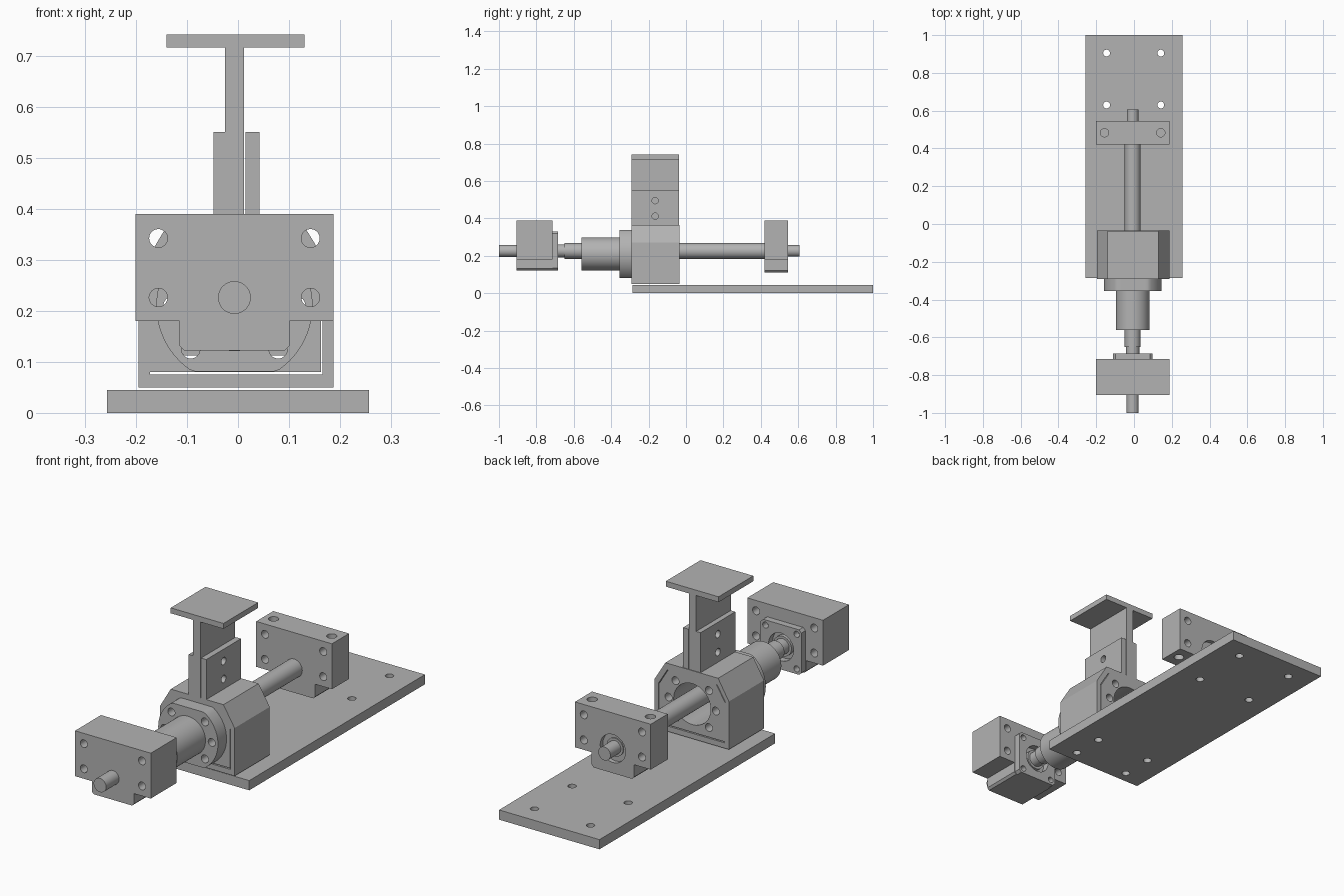
import bpy, bmesh, math
from mathutils import Matrix, Vector

if "Cube" in bpy.data.objects:
    bpy.data.objects.remove(bpy.data.objects["Cube"])

grey = bpy.data.materials.new("machined_grey")
grey.use_nodes = True
COLOUR = (0.45, 0.45, 0.45, 1)
grey.diffuse_color = COLOUR
grey.node_tree.nodes["Principled BSDF"].inputs["Base Color"].default_value = COLOUR

CX, CZ = -0.007, 0.226   # screw axis
NZ = 0.21                # nut axis height


def make(name, bm):
    bmesh.ops.recalc_face_normals(bm, faces=bm.faces)
    me = bpy.data.meshes.new(name)
    bm.to_mesh(me)
    bm.free()
    me.materials.append(grey)
    ob = bpy.data.objects.new(name, me)
    bpy.context.collection.objects.link(ob)
    return ob


def extrude_y(name, pts, y0, y1):
    """Prism from an x-z outline."""
    bm = bmesh.new()
    face = bm.faces.new([bm.verts.new((x, y0, z)) for x, z in pts])
    geo = bmesh.ops.extrude_face_region(bm, geom=[face])["geom"]
    bmesh.ops.translate(bm, vec=(0, y1 - y0, 0),
                        verts=[g for g in geo if isinstance(g, bmesh.types.BMVert)])
    return make(name, bm)


def box(name, x0, x1, y0, y1, z0, z1):
    return extrude_y(name, [(x0, z0), (x1, z0), (x1, z1), (x0, z1)], y0, y1)


def rod(name, centre, r, length, axis, segs=32):
    bm = bmesh.new()
    turn = Vector((0, 0, 1)).rotation_difference(Vector(axis)).to_matrix().to_4x4()
    bmesh.ops.create_cone(bm, cap_ends=True, segments=segs, radius1=r, radius2=r,
                          depth=length, matrix=Matrix.Translation(centre) @ turn)
    return make(name, bm)


def lathe_y(name, profile, z):
    """Turned part along y from (y, radius) pairs."""
    bm = bmesh.new()
    line = [bm.verts.new((CX + r, y, z)) for y, r in profile]
    edges = [bm.edges.new(pair) for pair in zip(line, line[1:])]
    bmesh.ops.spin(bm, geom=line + edges, cent=(CX, 0, z), axis=(0, 1, 0),
                   angle=math.tau, steps=48)
    bmesh.ops.remove_doubles(bm, verts=bm.verts, dist=0.0005)
    return make(name, bm)


def cut(ob, cutters):
    bpy.context.view_layer.objects.active = ob
    for c in cutters:
        mod = ob.modifiers.new("cut", 'BOOLEAN')
        mod.operation, mod.solver, mod.object = 'DIFFERENCE', 'EXACT', c
        bpy.ops.object.modifier_apply(modifier=mod.name)
        bpy.data.objects.remove(c)


def hole(x, y, z, r, length, axis):
    return rod("cutter", (x, y, z), r, length, axis)


X, Y, Z = (1, 0, 0), (0, 1, 0), (0, 0, 1)

# base plate with mounting holes
base = box("base_plate", -0.257, 0.257, -0.285, 1.0, 0, 0.045)
cut(base, [hole(x, y, 0.02, 0.018, 0.2, Z)
           for x in (-0.145, 0.142) for y in (-0.23, -0.08, 0.63, 0.905)])


# bearing blocks: wide body with a narrower chamfered foot
def bearing_block(name, y0, y1, bottom):
    c = 0.01
    half = [(0.098, bottom), (0.108, bottom + c), (0.108, 0.18), (0.194, 0.18), (0.194, 0.39)]
    pts = [(CX + x, z) for x, z in half] + [(CX - x, z) for x, z in reversed(half)]
    block = extrude_y(name, pts, y0, y1)
    cut(block, [hole(CX + s * 0.149, (y0 + y1) / 2, z, 0.018, 0.5, Y)
                for s in (-1, 1) for z in (CZ, 0.342)])
    return block


front_block = bearing_block("front_bearing_block", -0.905, -0.715, 0.122)
rear_block = bearing_block("rear_bearing_block", 0.42, 0.545, 0.112)
cut(rear_block, [hole(CX + s * 0.149, 0.483, 0.39, 0.022, 0.05, Z) for s in (-1, 1)]
    + [hole(CX + s * 0.149, 0.483, 0.18, 0.022, 0.05, Z) for s in (-1, 1)]
    + [hole(CX, 0.545, CZ, 0.065, 0.04, Y)])

# bearing cover on the inner side of the front block
c, h = 0.012, 0.104
corner = [(h - c, -h), (h, c - h), (h, h - c), (h - c, h)]
cover = extrude_y("bearing_cover",
                  [(CX + x, CZ + z) for x, z in corner]
                  + [(CX - x, CZ + z) for x, z in reversed(corner)], -0.715, -0.685)
cut(cover, [hole(CX, -0.7, CZ, 0.064, 0.2, Y)]
    + [hole(CX + a * 0.08, -0.7, CZ + b * 0.08, 0.014, 0.2, Y)
       for a in (-1, 1) for b in (-1, 1)])

# screw shaft with stepped journals
shaft = lathe_y("screw_shaft",
                [(-1, 0), (-1, 0.032), (-0.72, 0.032), (-0.72, 0.046), (-0.695, 0.046),
                 (-0.695, 0.035), (-0.65, 0.035), (-0.65, 0.042), (0.42, 0.042),
                 (0.53, 0.042), (0.53, 0.031), (0.607, 0.031), (0.607, 0)], CZ)

# nut body and its flange with flats
nut = lathe_y("nut_body", [(-0.56, 0), (-0.56, 0.089), (-0.3, 0.089), (-0.3, 0)], NZ)
R, FLAT = 0.153, 0.129
ring = [(R * math.cos(i * math.tau / 72), R * math.sin(i * math.tau / 72)) for i in range(72)]
flange = extrude_y("nut_flange",
                   [(CX + x, NZ + max(-FLAT, min(FLAT, z))) for x, z in ring], -0.355, -0.292)


def bolt_holes(y):
    angles = [math.radians(a) for a in (-45, 0, 45, 135, 180, 225)]
    return [hole(CX + 0.121 * math.cos(a), y, NZ + 0.121 * math.sin(a), 0.018, 0.5, Y)
            for a in angles]


cut(flange, bolt_holes(-0.3))

# nut housing with chamfered top, bore, bolt holes and relief slots
housing = extrude_y("nut_housing",
                    [(-0.195, 0.05), (0.187, 0.05), (0.187, 0.272), (0.13, 0.365),
                     (-0.14, 0.365), (-0.195, 0.272)], -0.292, -0.035)
slots = [box("cutter", -0.172, 0.166, -0.5, 0.2, 0.075, 0.08),
         box("cutter", 0.163, 0.166, -0.5, 0.2, 0.078, 0.262)]
for s in (-1, 1):
    a, b = (0.172, 0.262), (0.128, 0.334)
    slots.append(extrude_y("cutter", [(CX + s * a[0], a[1]), (CX + s * b[0], b[1]),
                                      (CX + s * (b[0] - 0.004), b[1]),
                                      (CX + s * (a[0] - 0.004), a[1])], -0.1, 0.2))
cut(housing, [hole(CX, -0.16, NZ, 0.095, 0.6, Y)] + bolt_holes(-0.16) + slots)

# upright bracket: web, two side plates and a top platform
y0, y1 = -0.292, -0.038
web = box("bracket_web", -0.025, 0.012, y0, y1, 0.365, 0.716)
for name, x0, x1 in (("bracket_right_plate", -0.048, -0.025),
                     ("bracket_left_plate", 0.015, 0.042)):
    plate = box(name, x0, x1, y0, y1, 0.365, 0.55)
    cut(plate, [hole((x0 + x1) / 2, -0.165, z, 0.017, 0.2, X) for z in (0.412, 0.495)])
box("top_platform", -0.14, 0.13, y0, y1, 0.716, 0.741)

# smooth the round parts, keep edges sharp
bpy.ops.object.select_all(action='DESELECT')
for ob in bpy.context.collection.objects:
    if ob.type == 'MESH' and grey.name in ob.data.materials:
        ob.select_set(True)
        bpy.context.view_layer.objects.active = ob
bpy.ops.object.shade_smooth_by_angle(angle=math.radians(30))
